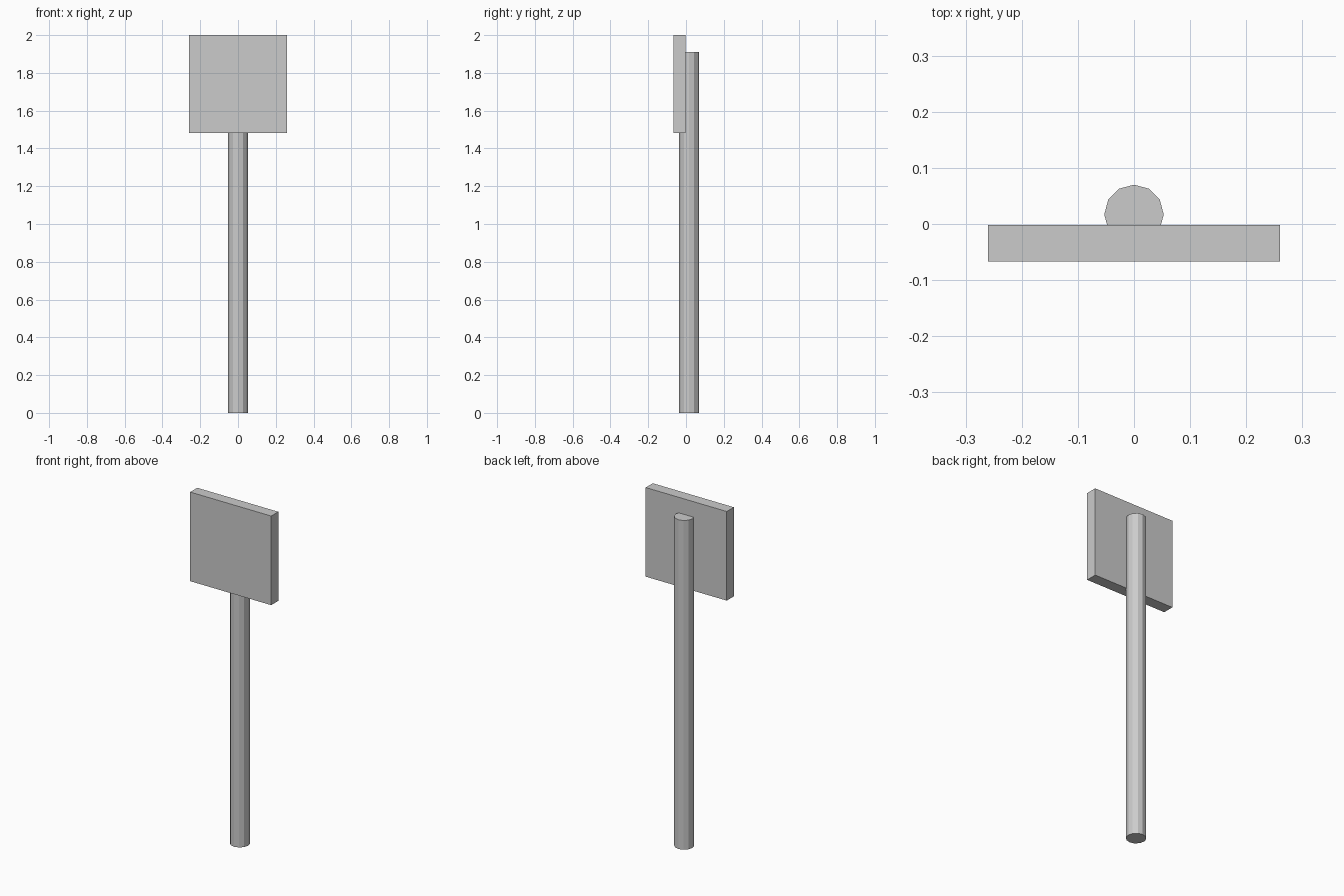
import bpy
import math

if "Cube" in bpy.data.objects:
    bpy.data.objects.remove(bpy.data.objects["Cube"])

# Post: twelve-sided, with a vertex pointing straight back
POST_TOP = 1.91
bpy.ops.mesh.primitive_cylinder_add(vertices=12, radius=0.053, depth=POST_TOP,
                                    location=(0, 0.017, POST_TOP / 2))
post = bpy.context.object
post.name = "post"

# Sign panel: square board mounted on the front, post let into it
bpy.ops.mesh.primitive_cube_add(size=1, location=(0, -0.0345, 1.7415))
panel = bpy.context.object
panel.name = "sign_panel"
panel.scale = (0.52, 0.065, 0.517)
bpy.ops.object.transform_apply(location=False, rotation=False, scale=True)
